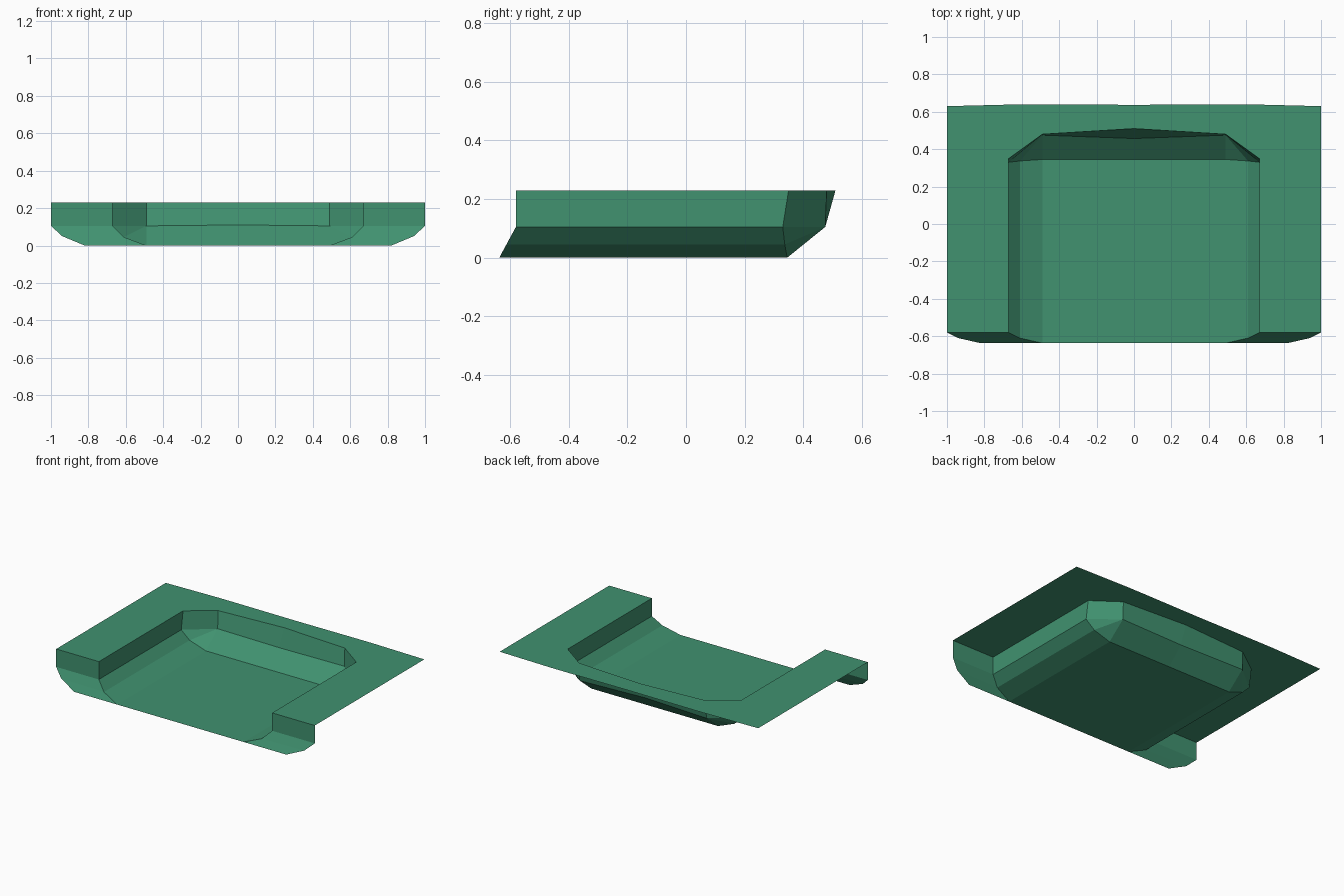
import bpy

if "Cube" in bpy.data.objects:
    bpy.data.objects.remove(bpy.data.objects["Cube"])

green = bpy.data.materials.new("green")
green.diffuse_color = (0.052, 0.287, 0.162, 1)
green.use_nodes = True
green.node_tree.nodes["Principled BSDF"].inputs["Base Color"].default_value = green.diffuse_color


def sheet(name, faces):
    """Make a half sheet from corner loops, mirrored across x = 0."""
    verts, polys = [], []
    for face in faces:
        for p in face:
            if p not in verts:
                verts.append(p)
        polys.append([verts.index(p) for p in face])
    mesh = bpy.data.meshes.new(name)
    mesh.from_pydata(verts, [], polys)
    mesh.materials.append(green)
    obj = bpy.data.objects.new(name, mesh)
    bpy.context.collection.objects.link(obj)
    mirror = obj.modifiers.new("mirror", 'MIRROR')
    mirror.use_clip = True
    return obj


def strip(a, b):
    """Quads joining two rows of points."""
    return [(a[i], a[i + 1], b[i + 1], b[i]) for i in range(len(a) - 1)]


TOP = 0.23

# Tray cross-section at the front opening and where the back corner starts
front = [(0, -.637, 0), (.49, -.637, 0), (.61, -.61, .045), (.67, -.58, .105), (.67, -.58, TOP)]
back = [(0, .345, 0), (.49, .345, 0), (.61, .337, .045), (.67, .33, .105), (.67, .35, TOP)]
low_mid, low_corner = (0, .457, .11), (.49, .475, .105)
top_mid, top_corner = (0, .51, TOP), (.49, .48, TOP)

# Recessed tray: floor and sides, then back slope, chamfered corner and back wall
sheet("recessed_tray", strip(front, back) + [
    (back[0], back[1], low_corner, low_mid),
    (back[1], back[2], low_corner),
    (back[2], back[3], low_corner),
    (back[3], back[4], top_corner, low_corner),
    (low_corner, top_corner, top_mid, low_mid),
])

# Flat rim around the tray
rim_front, rim_back = (1, -.58, TOP), (1, .63, TOP)
rim_inner, rim_center = (.6, .64, TOP), (0, .637, TOP)
rim_step = (.45, .64, TOP)
sheet("flat_rim", [
    (front[4], rim_front, rim_back, back[4]),
    (back[4], rim_back, rim_inner, top_corner),
    (top_corner, rim_inner, rim_step),
    (top_corner, rim_step, rim_center, top_mid),
])

# Front lip on each side of the opening
outer = [(.82, -.637, 0), (.94, -.61, .05), (1, -.58, .105), (1, -.58, TOP)]
inner = front[1:]
sheet("front_lip", [(inner[i], outer[i], outer[i + 1], inner[i + 1]) for i in range(3)])
